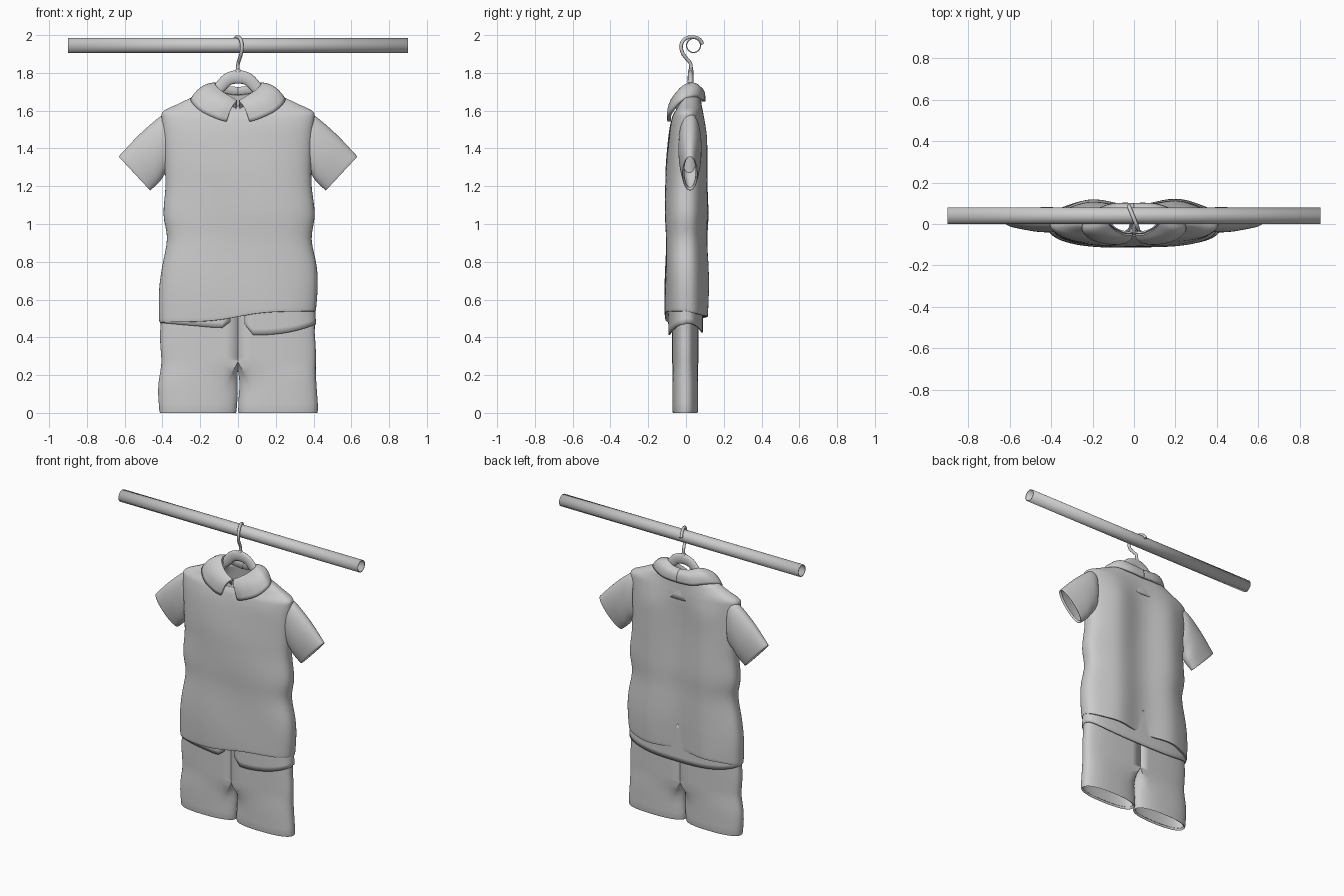
import bpy, bmesh, math
from math import sin, cos, pi, exp, tanh

if "Cube" in bpy.data.objects:
    bpy.data.objects.remove(bpy.data.objects["Cube"])


def spline(keys, per):
    """Catmull-Rom interpolation through tuples."""
    out = []
    for i in range(len(keys) - 1):
        p = [keys[max(0, min(len(keys) - 1, i + k))] for k in (-1, 0, 1, 2)]
        for s in range(per):
            t = s / per
            out.append(tuple(
                0.5 * (2*b + (c-a)*t + (2*a-5*b+4*c-d)*t*t + (3*b-a-3*c+d)*t**3)
                for a, b, c, d in zip(*p)))
    return out + [tuple(keys[-1])]


def loft(name, rings, closed=True, thick=0.008, caps=False, skip=None):
    bm = bmesh.new()
    vs = [[bm.verts.new(p) for p in r] for r in rings]
    n = len(vs[0])
    for i in range(len(vs) - 1):
        for j in range(n if closed else n - 1):
            if skip and skip(i, j):
                continue
            k = (j + 1) % n
            bm.faces.new((vs[i][j], vs[i][k], vs[i+1][k], vs[i+1][j]))
    if caps:
        bm.faces.new(vs[0])
        bm.faces.new(vs[-1])
    bmesh.ops.recalc_face_normals(bm, faces=bm.faces)
    me = bpy.data.meshes.new(name)
    bm.to_mesh(me)
    bm.free()
    ob = bpy.data.objects.new(name, me)
    bpy.context.collection.objects.link(ob)
    if thick:
        m = ob.modifiers.new("cloth", 'SOLIDIFY')
        m.thickness, m.offset = thick, 0
    bpy.ops.object.select_all(action='DESELECT')
    ob.select_set(True)
    bpy.context.view_layer.objects.active = ob
    bpy.ops.object.shade_smooth_by_angle(angle=math.radians(50))
    return ob


def sp(v, n):
    return math.copysign(abs(v) ** (2 / n), v)


# Vest: z, left width, right width, front depth, back depth, neck dip
vest_keys = [
    (0.525, .385, .385, .085, .085, 0), (0.513, .408, .404, .102, .098, 0),
    (0.53, .414, .410, .106, .102, 0), (0.66, .414, .418, .108, .104, 0),
    (0.77, .400, .412, .107, .102, 0), (0.92, .372, .386, .104, .098, 0),
    (1.05, .390, .402, .106, .102, 0), (1.20, .380, .386, .103, .100, 0),
    (1.32, .385, .385, .100, .097, 0), (1.48, .394, .392, .088, .094, 0),
    (1.56, .400, .400, .074, .088, .005), (1.595, .392, .392, .064, .084, .015),
    (1.63, .320, .320, .058, .080, .04), (1.665, .245, .245, .056, .076, .075),
    (1.69, .170, .170, .060, .066, .125)]
rings = []
for z, wl, wr, yf, yb, dip in spline(vest_keys, 4):
    ring = []
    fade = max(0, 1 - (z - 0.5) / 0.4)
    for j in range(96):
        t = 2 * pi * j / 96
        c, s = cos(t), sin(t)
        x = (wr if c > 0 else wl) * sp(c, 2.9)
        y = (yb if s > 0 else yf) * sp(s, 2.6)
        low = max(0, min(1, (1.66 - z) / 0.2))
        if s > 0:      # back hollow between two lobes
            y += sp(s, 2.6) * low * (.018 * exp(-((abs(x)-.22)/.1)**2) - .018 * exp(-(x/.1)**2))
        y += .003 * sin(9 * z + 7 * x) * low * abs(s)
        front = 1 if s < 0 else 1 - s
        ring.append((x, y, z + .03 * tanh(x / .15) * front * fade - dip * max(0, -s)))
    rings.append(ring)
loft("vest", rings)

# Shirt tail under the vest, split at the front
rings = []
for i in range(9):
    f = i / 8
    ring = []
    for j in range(97):
        t = -pi / 2 + .028 + (2 * pi - .062) * j / 96
        c, s = cos(t), sin(t)
        w = .409 - .012 * f
        x = w * sp(c, 2.9)
        y = (.086 if s > 0 else .09) * sp(s, 2.6)
        a = abs(x) / .41
        if s > 0:
            hem = .425 + .05 * a ** 3
        elif c > 0:
            hem = .41 + .06 * a ** 3 + .06 * exp(-max(0, x - .035) / .015)
        else:
            hem = .44 + .037 * a + .04 * exp(-max(0, -x - .045) / .015)
        ring.append((x, y, hem + (.68 - hem) * f))
    rings.append(ring)
loft("shirt_tail", rings, closed=False)

# Shorts: each leg tube blends into half of the hip section
M, K = 40, 16
heights = [0.012, .004, .012, .05, .1, .15, .19, .22, .25, .27, .285, .30, .36, .42, .5, .6]
for side, label in ((1, "right"), (-1, "left")):
    rings = []
    for i, z in enumerate(heights):
        b = max(0, min(1, (z - .14) / .15))
        b = b ** 2 * (3 - 2 * b)
        wav = .004 * sin(22 * z + side)
        tuck = .008 if i == 0 else 0
        ring = []
        for j in range(M + K):
            if j <= M:
                u = j / M
                t = -.72 * pi + 1.44 * pi * u
                h = -pi / 2 + pi * u
                hip = ((.405 + wav) * sp(cos(h), 2.8), .066 * sp(sin(h), 2.8))
            else:
                u = (j - M) / K
                t = .72 * pi + .56 * pi * u
                hip = (0, .066 * (1 - 2 * u))
            leg = (.212 + (.203 + wav - tuck) * sp(cos(t), 2.4),
                   (.064 - tuck) * sp(sin(t), 2.4))
            x, y = (l * (1 - b) + h2 * b for l, h2 in zip(leg, hip))
            ring.append((side * max(x, 0), y - .004, z))
        rings.append(ring)
    loft("shorts_leg_" + label, rings,
         skip=lambda i, j: heights[i] >= .285 and j >= M)

# Sleeves: centre x/z, half-height vector x/z, depth
sleeve_keys = [(.355, 1.435, 0, .15, .048), (.395, 1.42, .008, .152, .058),
               (.465, 1.352, .05, .125, .056), (.538, 1.278, .079, .092, .041),
               (.546, 1.270, .080, .088, .037), (.538, 1.278, .074, .083, .032)]
for side, label in ((1, "right"), (-1, "left")):
    rings = []
    for cx, cz, hx, hz, ry in spline(sleeve_keys, 4):
        rings.append([(side * (cx + hx * cos(t)), .021 + ry * sp(sin(t), 2.2), cz + hz * cos(t))
                      for t in (2 * pi * j / 48 for j in range(48))])
    loft("sleeve_" + label, rings, thick=.005)

# Shirt neck inside the collar
rings = []
for i in range(7):
    f = i / 6
    ring = []
    for j in range(48):
        t = 2 * pi * j / 48
        c, s = cos(t), sin(t)
        ring.append(((.21 - .10 * f) * c, .01 + (.078 - .026 * f) * s,
                     1.53 + f * (.15 + .03 * s) - .03 * max(0, -s) * (1 - f)
                     - f * .03 * exp(-(c / .12) ** 2) * (s < 0)))
    rings.append(ring)
loft("shirt_neck", rings)

# Collar halves: fold point then outer edge point, front to back
collar_keys = [
    (.008, -.058, 1.648, .062, -.088, 1.542), (.05, -.054, 1.672, .115, -.092, 1.558),
    (.10, -.03, 1.705, .20, -.072, 1.60), (.128, .005, 1.737, .246, -.02, 1.655),
    (.112, .04, 1.742, .20, .05, 1.672), (.06, .058, 1.725, .11, .09, 1.655),
    (0, .062, 1.718, 0, .094, 1.648)]
for side, label in ((1, "right"), (-1, "left")):
    rings = []
    for fx, fy, fz, ox, oy, oz in spline(collar_keys, 6):
        ring = [(side * fx * .97, fy * .85, fz - .035)]
        for k in range(9):
            u = k / 8
            bulge = .016 * sin(pi * u)
            ring.append((side * (fx + (ox - fx) * u + .5 * bulge * min(1, fx / .1)),
                         fy + (oy - fy) * u + bulge * (.7 if fy > .02 else -.7),
                         fz + (oz - fz) * u + bulge))
        rings.append(ring)
    loft("collar_" + label, rings, closed=False, thick=.016)

# Hanger body: arched bar running along the shoulders
arm = [(.34, 1.545), (.25, 1.60), (.16, 1.665), (.10, 1.72), (.055, 1.765), (0, 1.779)]
path = spline(arm + [(-x, z) for x, z in arm[-2::-1]], 4)
rings = []
for i, (x, z) in enumerate(path):
    a, b = path[max(0, i-1)], path[min(len(path)-1, i+1)]
    dx, dz = b[0] - a[0], b[1] - a[1]
    d = math.hypot(dx, dz)
    h = .036 - .05 * abs(x)
    rings.append([(x + h * cos(t) * -dz / d, .025 + .016 * sin(t), z + h * cos(t) * dx / d)
                  for t in (2 * pi * j / 20 for j in range(20))])
loft("hanger_body", rings, thick=0, caps=True)

# Wire hook with its ferrule
hook = [(.025, 1.79), (.025, 1.845), (.006, 1.872), (-.018, 1.905), (-.026, 1.945),
        (-.008, 1.978), (.03, 1.99), (.068, 1.98), (.088, 1.953)]
cu = bpy.data.curves.new("hanger_hook", 'CURVE')
cu.dimensions = '3D'
cu.bevel_depth, cu.bevel_resolution, cu.use_fill_caps = .0095, 3, True
pts = spline(hook, 5)
s = cu.splines.new('POLY')
s.points.add(len(pts) - 1)
for p, (y, z) in zip(s.points, pts):
    p.co = (-.4 * (y - .025), y, z, 1)
s.use_smooth = True
bpy.context.collection.objects.link(bpy.data.objects.new("hanger_hook", cu))
loft("hook_ferrule", [[(r * cos(t), .025 + r * sin(t), z)
     for t in (2 * pi * j / 16 for j in range(16))]
     for r, z in ((.014, 1.77), (.014, 1.815), (.010, 1.82))], thick=0, caps=True)

# Hollow rail
loft("rail", [[(x, .04 + .037 * cos(t), 1.945 + .037 * sin(t))
     for t in (2 * pi * j / 32 for j in range(32))] for x in (-.9, .9)], thick=.006)
